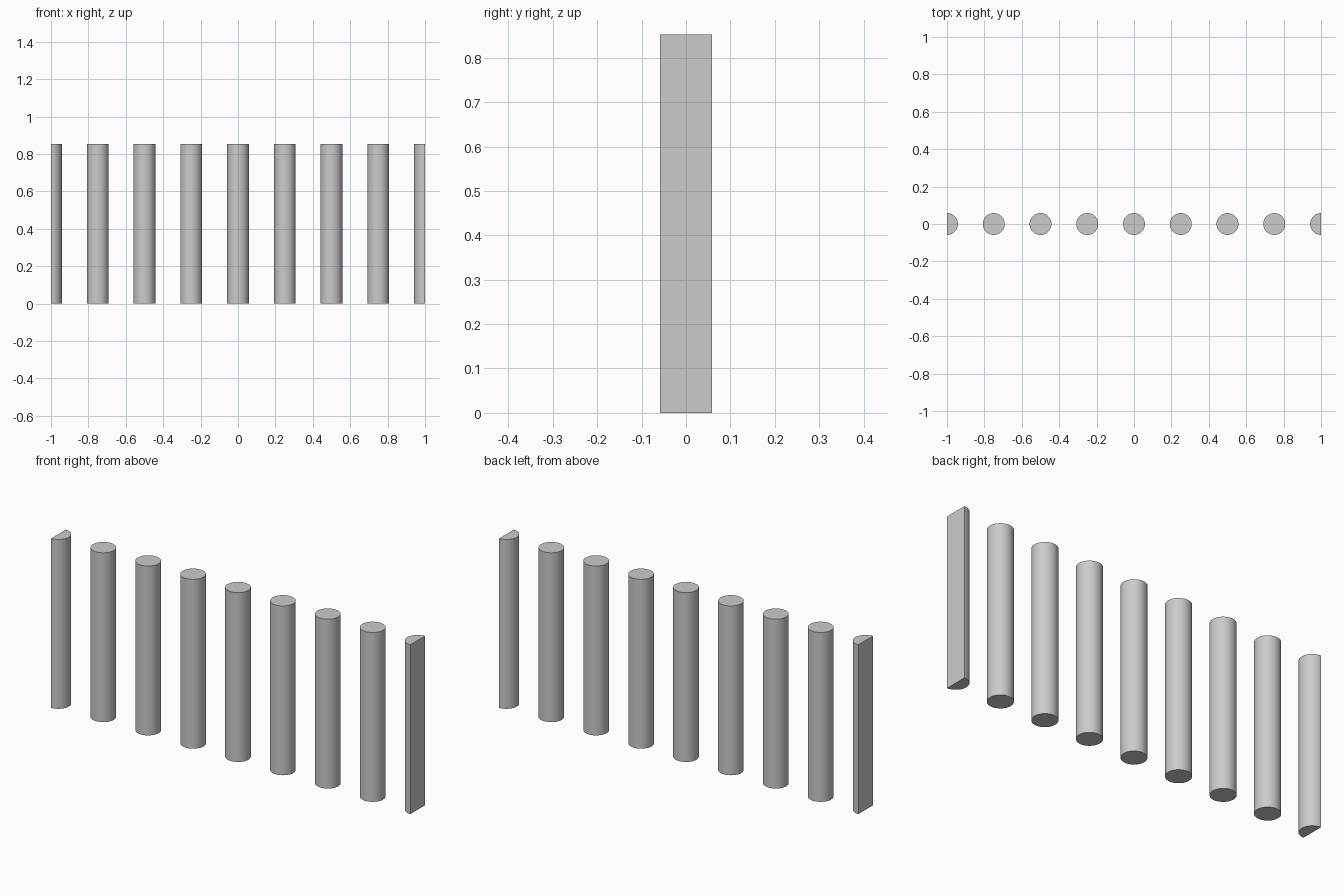
import bpy, bmesh, math

if "Cube" in bpy.data.objects:
    bpy.data.objects.remove(bpy.data.objects["Cube"])

RADIUS, HEIGHT, SPACING, SIDES = 0.0585, 0.852, 0.25, 32

grey = bpy.data.materials.new("light_grey")
grey.diffuse_color = (0.6, 0.6, 0.6, 1)
grey.use_nodes = True
grey.node_tree.nodes["Principled BSDF"].inputs["Base Color"].default_value = grey.diffuse_color


def column(name, x, start=0.0, sweep=2 * math.pi):
    """Upright solid whose outline is a full circle or an arc closed by its chord."""
    full = sweep > 6
    steps = SIDES if full else SIDES // 2
    count = steps if full else steps + 1
    bm = bmesh.new()
    ring = []
    for i in range(count):
        a = start + sweep * i / steps
        ring.append(bm.verts.new((RADIUS * math.cos(a), RADIUS * math.sin(a), 0)))
    base = bm.faces.new(ring)
    top = bmesh.ops.extrude_face_region(bm, geom=[base], use_keep_orig=True)
    verts = [v for v in top["geom"] if isinstance(v, bmesh.types.BMVert)]
    bmesh.ops.translate(bm, verts=verts, vec=(0, 0, HEIGHT))
    bmesh.ops.recalc_face_normals(bm, faces=bm.faces)
    mesh = bpy.data.meshes.new(name)
    bm.to_mesh(mesh)
    bm.free()
    mesh.materials.append(grey)
    obj = bpy.data.objects.new(name, mesh)
    obj.location.x = x
    bpy.context.collection.objects.link(obj)
    # Smooth round sides, sharp rims
    bpy.ops.object.select_all(action="DESELECT")
    obj.select_set(True)
    bpy.context.view_layer.objects.active = obj
    bpy.ops.object.shade_smooth_by_angle(angle=math.radians(30))


# Seven round columns in a row
for i in range(-3, 4):
    column(f"column_{i + 4}", i * SPACING)

# Half columns at the ends, flat sides facing outward
column("left_half_column", -1, -math.pi / 2, math.pi)
column("right_half_column", 1, math.pi / 2, math.pi)
